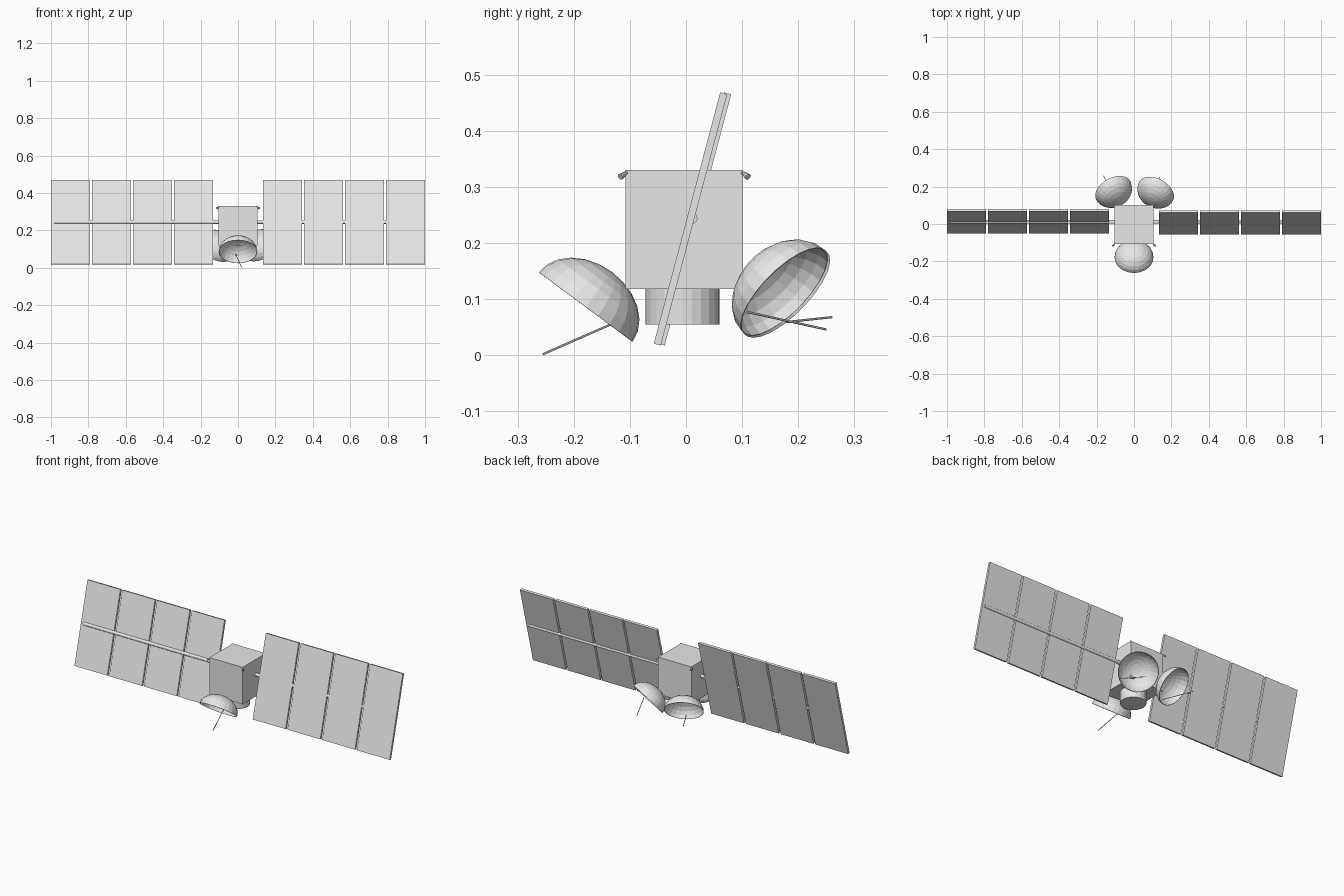
import bpy, bmesh, math
from mathutils import Vector, Matrix

if "Cube" in bpy.data.objects:
    bpy.data.objects.remove(bpy.data.objects["Cube"])

grey = bpy.data.materials.new("light_grey")
grey.diffuse_color = (0.8, 0.8, 0.8, 1)
grey.use_nodes = True
grey.node_tree.nodes["Principled BSDF"].inputs["Base Color"].default_value = grey.diffuse_color


def finish(bm, name):
    """Turn a bmesh into a flat-shaded object."""
    bmesh.ops.recalc_face_normals(bm, faces=bm.faces)
    me = bpy.data.meshes.new(name)
    bm.to_mesh(me)
    bm.free()
    me.materials.append(grey)
    ob = bpy.data.objects.new(name, me)
    bpy.context.collection.objects.link(ob)
    return ob


def box(name, centre, size, tilt=0.0):
    bm = bmesh.new()
    m = Matrix.Translation(centre) @ Matrix.Rotation(tilt, 4, 'X') @ Matrix.Diagonal((*size, 1))
    bmesh.ops.create_cube(bm, size=1, matrix=m)
    return finish(bm, name)


def rod(name, a, b, r1, r2=None, sides=12):
    """Cylinder or cone between two points."""
    a, b = Vector(a), Vector(b)
    d = b - a
    bm = bmesh.new()
    m = Matrix.Translation((a + b) / 2) @ d.to_track_quat('Z', 'Y').to_matrix().to_4x4()
    bmesh.ops.create_cone(bm, cap_ends=True, segments=sides, radius1=r1,
                          radius2=r1 if r2 is None else r2, depth=d.length, matrix=m)
    return finish(bm, name)


def dish(name, rim_centre, facing, radius=0.104, depth=0.078, sides=24, rings=6):
    """Thin half-ellipsoid bowl opening along the facing direction."""
    bm = bmesh.new()
    loops = []
    for i in range(rings):
        t = i / rings * math.pi / 2
        r, z = radius * math.cos(t), -depth * math.sin(t)
        loops.append([bm.verts.new((r * math.cos(k * math.tau / sides),
                                    r * math.sin(k * math.tau / sides), z)) for k in range(sides)])
    tip = bm.verts.new((0, 0, -depth))
    for k in range(sides):
        n = (k + 1) % sides
        for lo, hi in zip(loops, loops[1:]):
            bm.faces.new((lo[k], lo[n], hi[n], hi[k]))
        bm.faces.new((loops[-1][k], loops[-1][n], tip))
    q = Vector(facing).to_track_quat('Z', 'Y').to_matrix().to_4x4()
    bm.transform(Matrix.Translation(rim_centre) @ q)
    ob = finish(bm, name)
    mod = ob.modifiers.new("thickness", 'SOLIDIFY')
    mod.thickness = 0.002
    return ob


# Main body and the round adapter below it
box("body", (0, -0.003, 0.224), (0.21, 0.21, 0.212))
rod("base_adapter", (0, -0.006, 0.055), (0, -0.006, 0.12), 0.066, sides=24)

# Solar wings: four leaning panels each side on one spar
tilt = -math.atan2(0.119, 0.45)
for side, label, y in ((-1, "left", 0.015), (1, "right", 0.008)):
    for i in range(4):
        box(f"{label}_solar_panel_{i + 1}", (side * (0.237 + 0.2195 * i), y, 0.243),
            (0.208, 0.013, 0.463), tilt)
    rod(f"{label}_wing_spar", (side * 0.10, 0.011, 0.244), (side * 0.985, 0.011, 0.244), 0.0095)

# Three dish antennas, each with a thin feed rod
dish("front_dish", (0, -0.1785, 0.086), (0, -0.596, -0.803))
dish("back_right_dish", (0.118, 0.175, 0.113), (0.37, 0.66, -0.65))
dish("back_left_dish", (-0.111, 0.179, 0.11), (-0.37, 0.66, -0.65))
rod("front_feed", (-0.012, -0.098, 0.071), (0.02, -0.255, 0.002), 0.002, sides=6)
rod("back_right_feed", (0.19, 0.11, 0.077), (0.135, 0.25, 0.046), 0.002, sides=6)
rod("back_left_feed", (-0.085, 0.12, 0.053), (-0.165, 0.26, 0.068), 0.002, sides=6)

# Small thrusters on the top corners
for sx in (-1, 1):
    for sy in (-1, 1):
        rod(f"thruster_{'r' if sx > 0 else 'l'}{'b' if sy > 0 else 'f'}",
            (sx * 0.103, sy * 0.103 - 0.003, 0.326), (sx * 0.113, sy * 0.114 - 0.003, 0.318),
            0.003, 0.006, 10)
